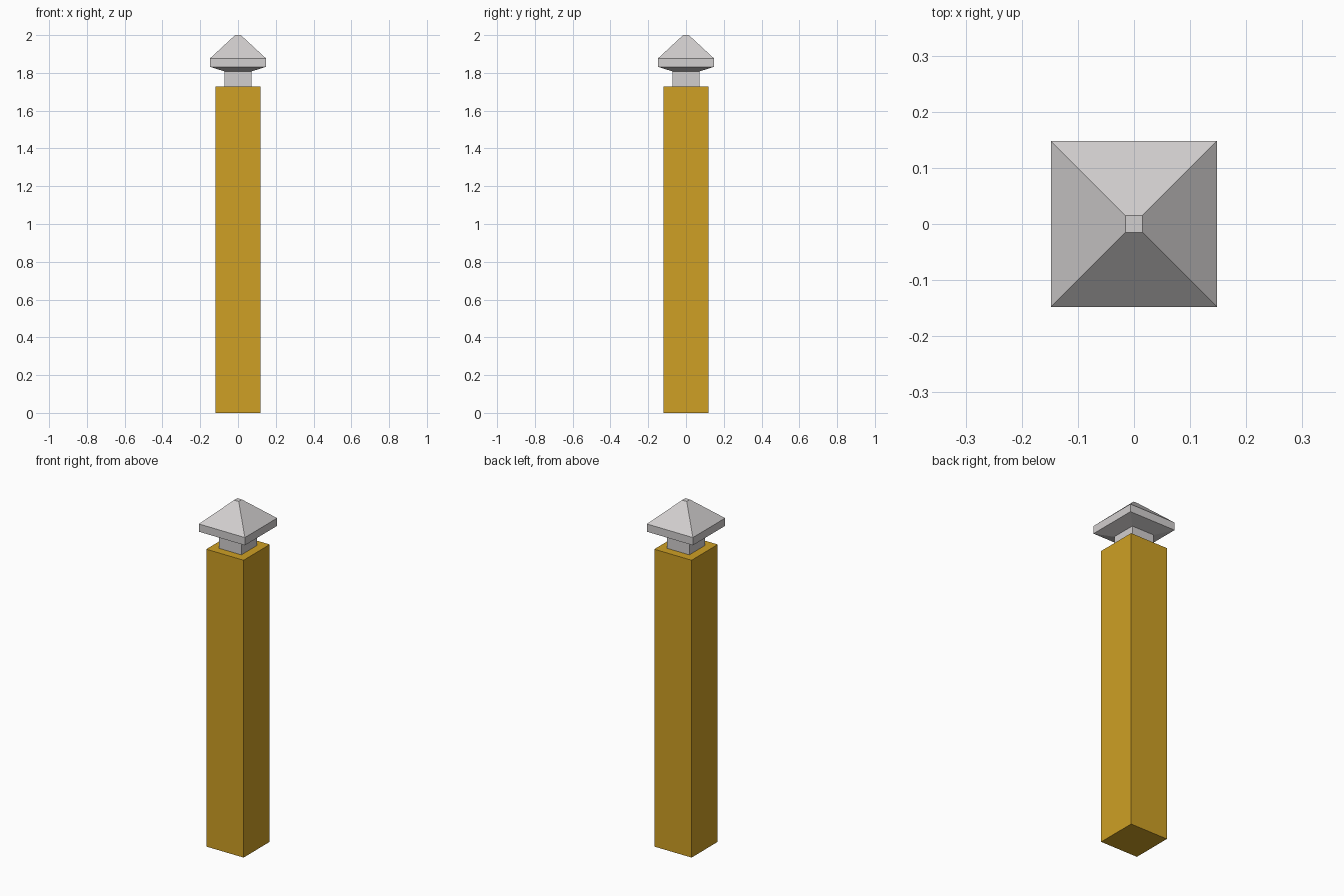
import bpy, bmesh

if "Cube" in bpy.data.objects:
    bpy.data.objects.remove(bpy.data.objects["Cube"])


def material(name, rgb):
    m = bpy.data.materials.new(name)
    m.diffuse_color = (*rgb, 1.0)
    m.use_nodes = True
    m.node_tree.nodes["Principled BSDF"].inputs["Base Color"].default_value = m.diffuse_color
    return m


def square_loft(name, profile, mat):
    """Stack square rings given as (half width, height) and skin them."""
    bm = bmesh.new()
    rings = [[bm.verts.new((sx * r, sy * r, z))
              for sx, sy in ((-1, -1), (1, -1), (1, 1), (-1, 1))]
             for r, z in profile]
    for low, high in zip(rings, rings[1:]):
        for i in range(4):
            j = (i + 1) % 4
            bm.faces.new((low[i], low[j], high[j], high[i]))
    bm.faces.new(rings[0][::-1])
    bm.faces.new(rings[-1])
    mesh = bpy.data.meshes.new(name)
    bm.to_mesh(mesh)
    bm.free()
    mesh.materials.append(mat)
    obj = bpy.data.objects.new(name, mesh)
    bpy.context.collection.objects.link(obj)
    return obj


wood = material("golden wood", (0.62, 0.35, 0.018))
metal = material("pale grey", (0.64, 0.62, 0.62))

# Tall square post
square_loft("post", [(0.12, 0.0), (0.12, 1.727)], wood)

# Neck, flared underside, rim and pyramid roof with a small flat tip
square_loft("cap", [(0.072, 1.727), (0.072, 1.808), (0.148, 1.832),
                    (0.148, 1.877), (0.015, 2.0)], metal)
